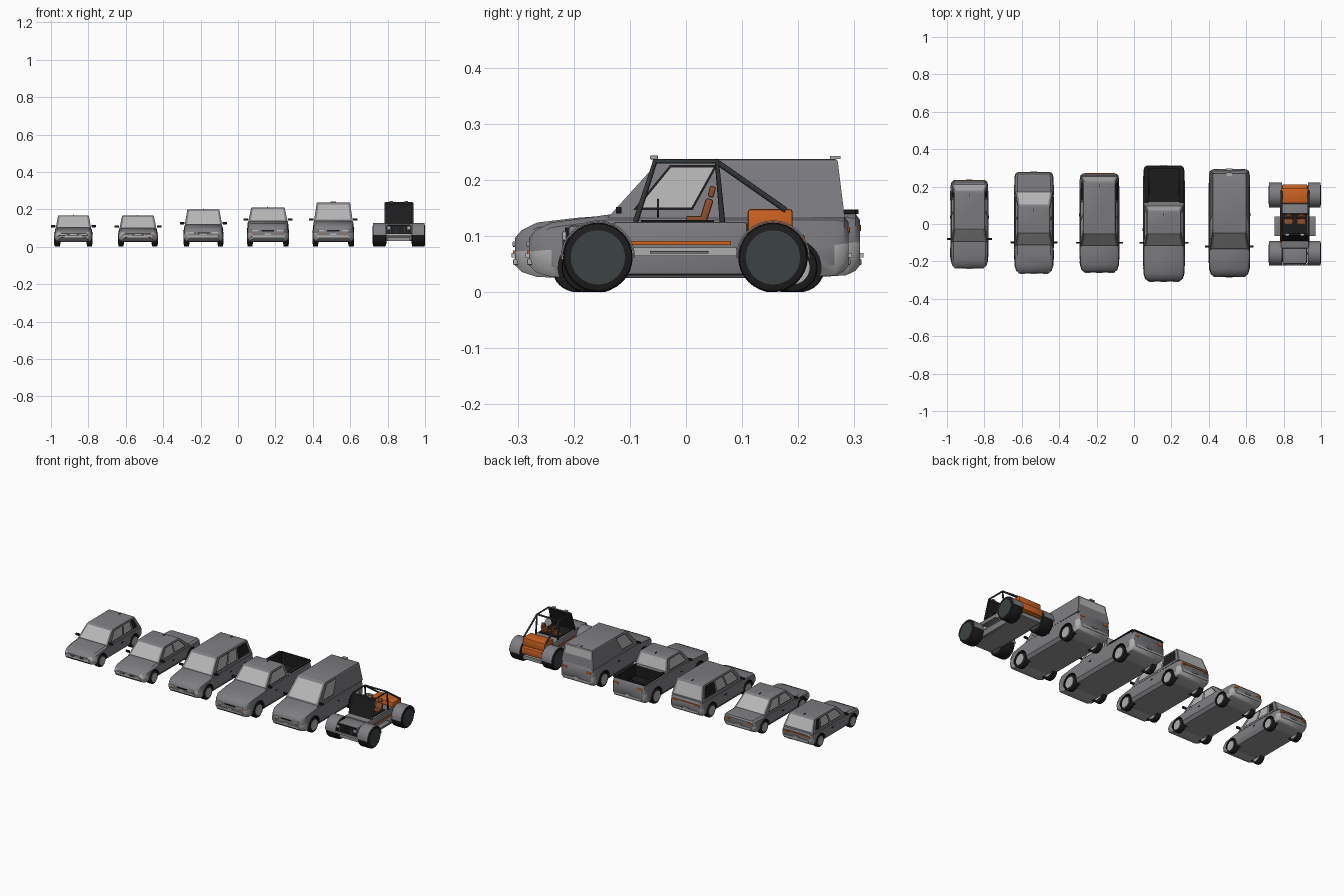
import bpy, bmesh, math
from mathutils import Matrix

if "Cube" in bpy.data.objects:
    bpy.data.objects.remove(bpy.data.objects["Cube"])


def material(name, *rgb):
    m = bpy.data.materials.new(name)
    m.use_nodes = True
    m.diffuse_color = (*rgb, 1)
    m.node_tree.nodes["Principled BSDF"].inputs["Base Color"].default_value = (*rgb, 1)
    return m


PAINT = material("grey paint", .21, .21, .225)
BLACK = material("black trim", .012, .012, .012)
LIGHT = material("light grey bumper", .42, .42, .42)
FLOOR = material("grey floor", .3, .3, .3)
GLASS = material("pale glass", .47, .47, .47)
ORANGE = material("orange", .6, .12, .015)
LEATHER = material("brown leather", .28, .08, .03)
HUB = material("dark hub", .045, .056, .056)
TUBE = material("dark tube", .03, .036, .034)


def make(name, bm, mats, smooth=True):
    bmesh.ops.recalc_face_normals(bm, faces=bm.faces)
    me = bpy.data.meshes.new(name)
    bm.to_mesh(me)
    bm.free()
    ob = bpy.data.objects.new(name, me)
    bpy.context.collection.objects.link(ob)
    for m in mats:
        me.materials.append(m)
    if smooth:
        smooth_edges(ob)
    return ob


def smooth_edges(ob):
    bpy.ops.object.select_all(action="DESELECT")
    ob.select_set(True)
    bpy.context.view_layer.objects.active = ob
    bpy.ops.object.shade_smooth_by_angle(angle=math.radians(35))


def box(name, loc, size, mat, bevel=0, tilt=0):
    bm = bmesh.new()
    bmesh.ops.create_cube(bm, size=1, matrix=Matrix.Diagonal((*size, 1)))
    if bevel:
        bmesh.ops.bevel(bm, geom=bm.edges[:], offset=bevel, segments=2, affect="EDGES", profile=.5)
    bmesh.ops.transform(bm, matrix=Matrix.Translation(loc) @ Matrix.Rotation(tilt, 4, "X"), verts=bm.verts)
    return make(name, bm, [mat])


def pair(name, cx, dx, y, z, size, mat, bevel=0, tilt=0):
    for side, s in (("left", 1), ("right", -1)):
        box(f"{name}_{side}", (cx + s * dx, y, z), size, mat, bevel, tilt)


def add_cylinder(bm, loc, radius, width, segments=32):
    mat = Matrix.Translation(loc) @ Matrix.Rotation(math.pi / 2, 4, "Y")
    bmesh.ops.create_cone(bm, cap_ends=True, segments=segments, radius1=radius,
                          radius2=radius, depth=width, matrix=mat)


def wheel(name, loc, r, width, hub_mat, hub_ratio):
    bm = bmesh.new()
    add_cylinder(bm, loc, r, width)
    rims = [e for e in bm.edges if abs(e.verts[0].co.x - e.verts[1].co.x) < 1e-5]
    bmesh.ops.bevel(bm, geom=rims, offset=r * .12, segments=2, affect="EDGES", profile=.5)
    make(name + "_tyre", bm, [BLACK])
    bm = bmesh.new()
    add_cylinder(bm, loc, r * hub_ratio, width + .005)
    make(name + "_hub", bm, [hub_mat])


def tube(name, pts, radius=.005):
    cu = bpy.data.curves.new(name, "CURVE")
    cu.dimensions = "3D"
    cu.bevel_depth, cu.bevel_resolution, cu.use_fill_caps = radius, 2, True
    sp = cu.splines.new("POLY")
    sp.points.add(len(pts) - 1)
    for p, co in zip(sp.points, pts):
        p.co = (*co, 1)
    cu.materials.append(TUBE)
    bpy.context.collection.objects.link(bpy.data.objects.new(name, cu))


def lower_body(n, cx, w, y0, y1, belt, deck, base, axles, r):
    # Lofted hull: y, width factor, bottom, top
    sections = [(y0, .76, .048, belt * .7), (y0 + .012, .9, .036, belt * .8),
                (y0 + .04, .98, .027, belt * .9), (axles[0], 1, .025, belt * .96),
                (base[0], 1, .025, belt), (base[1], 1, .025, deck), (axles[1], 1, .025, deck),
                (y1 - .025, .98, .03, deck), (y1 - .008, .94, .038, deck * .98), (y1, .86, .048, deck * .9)]
    bm, rings = bmesh.new(), []
    for y, k, zb, zt in sorted(sections):
        half = [(.88, zb), (1, zb + .018), (1, zb + (zt - zb) * .5), (.96, zt - .009), (.84, zt)]
        ring = [(cx + f * w * k, y, z) for f, z in half] + [(cx - f * w * k, y, z) for f, z in half[::-1]]
        rings.append([bm.verts.new(p) for p in ring])
    for a, b in zip(rings, rings[1:]):
        for i in range(len(a)):
            j = (i + 1) % len(a)
            bm.faces.new((a[i], a[j], b[j], b[i]))
    bm.faces.new(rings[0])
    bm.faces.new(rings[-1])
    bmesh.ops.recalc_face_normals(bm, faces=bm.faces)
    # Light bumper wraps both ends, plain floor lies between the axles
    for f in bm.faces:
        c = f.calc_center_median()
        if f.normal.z < -.9 and axles[0] < c.y < axles[1]:
            f.material_index = 3
        elif f.normal.z < -.3 and not axles[0] < c.y < axles[1]:
            f.material_index = 2
        elif c.z < .075 and not y0 + .03 < c.y < y1 - .02 and abs(f.normal.y) < .99:
            f.material_index = 2
    mats = [PAINT, BLACK, LIGHT, FLOOR]
    body = make(n + "_body", bm, mats, False)
    # Wheel arches and, on the pickup, the load bed are cut out
    bm = bmesh.new()
    for y in axles:
        for s in (-1, 1):
            add_cylinder(bm, (cx + s * w, y, r), r * 1.15, .07)
    if n == "pickup":
        bmesh.ops.create_cube(bm, size=1, matrix=Matrix.Translation((cx, .208, .14)) @
                              Matrix.Diagonal((w * 1.5, .175, .12, 1)))
    for f in bm.faces:
        f.material_index = 1
    cutter = make(n + "_cutter", bm, mats, False)
    cutter.hide_render = True
    mod = body.modifiers.new("cut", "BOOLEAN")
    mod.object, mod.solver = cutter, "EXACT"
    dg = bpy.context.evaluated_depsgraph_get()
    me = bpy.data.meshes.new_from_object(body.evaluated_get(dg))
    body.modifiers.clear()
    body.data = me
    bpy.data.objects.remove(cutter)
    smooth_edges(body)


def cabin(n, cx, w, roof, belt, cab, splits):
    # Four sloping walls as grids whose odd cells are window panes
    bf, tf, tr, br = cab
    wb, wt, zb = w * .94, w * .8, belt - .006
    bm = bmesh.new()
    panes = []

    def point(u, h, v):
        low, high = bf + (br - bf) * u, tf + (tr - tf) * u
        return cx + h * (wb + (wt - wb) * v), low + (high - low) * v, zb + (roof - zb) * v

    def wall(cols, sill, at, is_side):
        rows = (0, sill, .9, 1)
        grid = [[bm.verts.new(point(*at(c), v)) for c in cols] for v in rows]
        for r in range(3):
            for c in range(len(cols) - 1):
                f = bm.faces.new((grid[r][c], grid[r][c + 1], grid[r + 1][c + 1], grid[r + 1][c]))
                if r == 1 and c % 2:
                    f.material_index = 1 if not is_side or c < 4 else 2
                    if is_side:
                        panes.append(f)

    cols = [0] + [u for s in splits for u in s] + [1]
    across = (-1, -.88, .88, 1)
    wall(cols, .14, lambda u: (u, 1), True)
    wall(cols, .14, lambda u: (u, -1), True)
    wall(across, .12, lambda h: (0, h), False)
    wall(across, .5 if n == "van" else .12, lambda h: (1, h), False)
    bmesh.ops.remove_doubles(bm, verts=bm.verts, dist=1e-5)
    rim = [e for e in bm.edges if all(abs(v.co.z - roof) < 1e-5 for v in e.verts)]
    bmesh.ops.contextual_create(bm, geom=rim)
    bmesh.ops.recalc_face_normals(bm, faces=bm.faces)
    bmesh.ops.bevel(bm, geom=rim, offset=.004, segments=2, affect="EDGES", profile=.5)
    # Black seals around the side panes
    seals = bmesh.ops.inset_individual(bm, faces=panes, thickness=.004, use_even_offset=True)
    for f in seals["faces"]:
        f.material_index = 2
    make(n + "_cabin", bm, [PAINT, GLASS, BLACK])


def car(n, cx, w, y0, y1, roof, belt, deck, cab, r, splits):
    bf, tf, tr, br = cab
    axles = (y0 + (y1 - y0) * .18, y1 - (y1 - y0) * .175)
    lower_body(n, cx, w, y0, y1, belt, deck, (bf, (bf + br) / 2), axles, r)
    cabin(n, cx, w, roof, belt, cab, splits)
    # Wheels, mirrors and handles
    for y, a in zip(axles, ("front", "rear")):
        for s in (1, -1):
            wheel(f"{n}_{a}_wheel_{s}", (cx + s * (w - .016), y, r), r, .028, LIGHT, .68)
    pair(n + "_mirror", cx, w + .007, bf + .02, belt + .008, (.024, .01, .012), BLACK, .002)
    pair(n + "_handle", cx, w * .99, (bf + br) / 2 - .02, belt * .72, (.005, .016, .004), BLACK)
    # Lamps, grille, bumpers, number plates and aerial
    pair(n + "_headlamp", cx, w * .58, y0 + .004, belt * .62, (w * .3, .016, .01), GLASS, .002)
    pair(n + "_indicator", cx, w * .6, y0 + .003, belt * .52, (.014, .012, .005), ORANGE)
    box(n + "_grille", (cx, y0 + .003, belt * .62), (w * .6, .012, .006), BLACK)
    pair(n + "_tail_lamp", cx, w * .7, y1 - .004, deck * .8, (w * .28, .012, .012), ORANGE, .002)
    if n in ("hatchback", "wagon"):
        box(n + "_tail_strip", (cx, y1 - .003, deck * .83), (w * 1.5, .014, .005), ORANGE)
    for label, y, s in (("front", y0, 1), ("rear", y1, -1)):
        box(f"{n}_{label}_bumper", (cx, y + s * .004, .054), (w * 1.55, .014, .012), LIGHT, .003)
        box(f"{n}_{label}_number_plate", (cx, y - s * .002, .066), (.035, .008, .008), GLASS)
    if n != "van":
        box(n + "_aerial", (cx, tr - .02, roof + .001), (.003, .016, .006), BLACK)


car("hatchback", -.88, .102, -.235, .232, .168, .102, .102, (-.1, -.025, .175, .215), .037,
    [(.1, .46), (.49, .76), (.79, .93)])
car("sedan", -.535, .106, -.262, .276, .166, .1, .102, (-.118, -.045, .095, .18), .038,
    [(.1, .5), (.53, .9)])
car("wagon", -.185, .107, -.257, .268, .2, .118, .118, (-.12, -.05, .225, .255), .041,
    [(.08, .36), (.38, .63), (.65, .95)])
car("pickup", .16, .112, -.305, .31, .21, .138, .143, (-.12, -.05, .07, .1), .045, [(.12, .9)])
car("van", .51, .111, -.28, .29, .237, .138, .138, (-.14, -.045, .27, .283), .044, [(.08, .34)])

# Pickup bed liner, van roof lamp
pair("pickup_bed_rail", .16, .094, .208, .143, (.022, .19, .008), BLACK, .002)
box("pickup_tailgate_cap", (.16, .3, .143), (.19, .014, .008), BLACK)
box("van_roof_lamp", (.51, .266, .24), (.03, .018, .006), LIGHT)

# Buggy body
X = .86
box("buggy_tub", (X, -.01, .078), (.15, .24, .095), PAINT, .006)
box("buggy_nose", (X, -.165, .088), (.13, .09, .062), PAINT, .006)
box("buggy_floor", (X, 0, .04), (.12, .4, .02), FLOOR)
box("buggy_cockpit_floor", (X, -.015, .126), (.13, .13, .006), BLACK)
box("buggy_grille", (X, -.212, .09), (.12, .008, .05), BLACK)
for i in range(7):
    box(f"buggy_grille_slat_{i}", (X - .045 + i * .015, -.217, .09), (.004, .006, .036), HUB)
box("buggy_front_bumper", (X, -.216, .063), (.14, .014, .01), LIGHT, .002)
pair("buggy_headlamp", X, .055, -.217, .1, (.018, .008, .016), GLASS, .002)
pair("buggy_stripe", X, .075, -.01, .088, (.008, .18, .007), ORANGE)
pair("buggy_side_panel", X, .075, -.005, .072, (.008, .19, .015), LIGHT)
pair("buggy_step", X, .092, -.012, .071, (.036, .105, .005), PAINT, .002)
box("buggy_engine_cover", (X, .15, .083), (.135, .124, .04), ORANGE, .006)
box("buggy_engine_top", (X, .15, .122), (.145, .08, .052), ORANGE, .005)

# Buggy seats and steering wheel
pair("buggy_seat_base", X, .034, .015, .131, (.042, .03, .01), LEATHER, .003)
pair("buggy_seat_back", X, .034, .036, .145, (.042, .014, .045), LEATHER, .004, -.3)
pair("buggy_headrest", X, .034, .046, .179, (.026, .011, .02), LEATHER, .003, -.25)
ring = [(X + .034 + .015 * math.cos(a), -.05, .15 + .015 * math.sin(a))
        for a in (i * math.tau / 16 for i in range(17))]
tube("buggy_steering_wheel", ring, .002)

# Buggy roll cage and dark screen
for s in (1, -1):
    x = X + s * .072
    tube(f"buggy_cage_{s}", [(x, -.09, .125), (x, -.055, .233), (x, .055, .233), (x, .065, .125)])
    tube(f"buggy_brace_{s}", [(x, .058, .23), (x, .178, .146)])
for y in (-.055, .055):
    tube(f"buggy_cross_bar_{y}", [(X - .072, y, .233), (X + .072, y, .233)])
box("buggy_screen", (X, -.073, .178), (.14, .004, .112), BLACK, 0, -math.atan2(.035, .108))
pair("buggy_roof_lamp", X, .04, -.057, .24, (.02, .014, .007), LIGHT, .002)

# Buggy wheels, axles and half-round fenders
R = .062
for a, y in (("front", -.157), ("rear", .155)):
    box(f"buggy_{a}_axle", (X, y, R), (.2, .016, .016), FLOOR)
    for s in (1, -1):
        cx = X + s * .104
        wheel(f"buggy_{a}_wheel_{s}", (cx, y, R), R, .069, HUB, .78)
        bm = bmesh.new()
        arcs = [[bm.verts.new((cx + h * .034, y + q * math.cos(t), R + q * math.sin(t)))
                 for h, q in ((-1, R + .001), (1, R + .001), (1, R + .004), (-1, R + .004))]
                for t in (math.pi * i / 16 for i in range(17))]
        for p, q in zip(arcs, arcs[1:]):
            for i in range(4):
                bm.faces.new((p[i], p[i - 1], q[i - 1], q[i]))
        bm.faces.new(arcs[0])
        bm.faces.new(arcs[-1])
        make(f"buggy_{a}_fender_{s}", bm, [PAINT])
